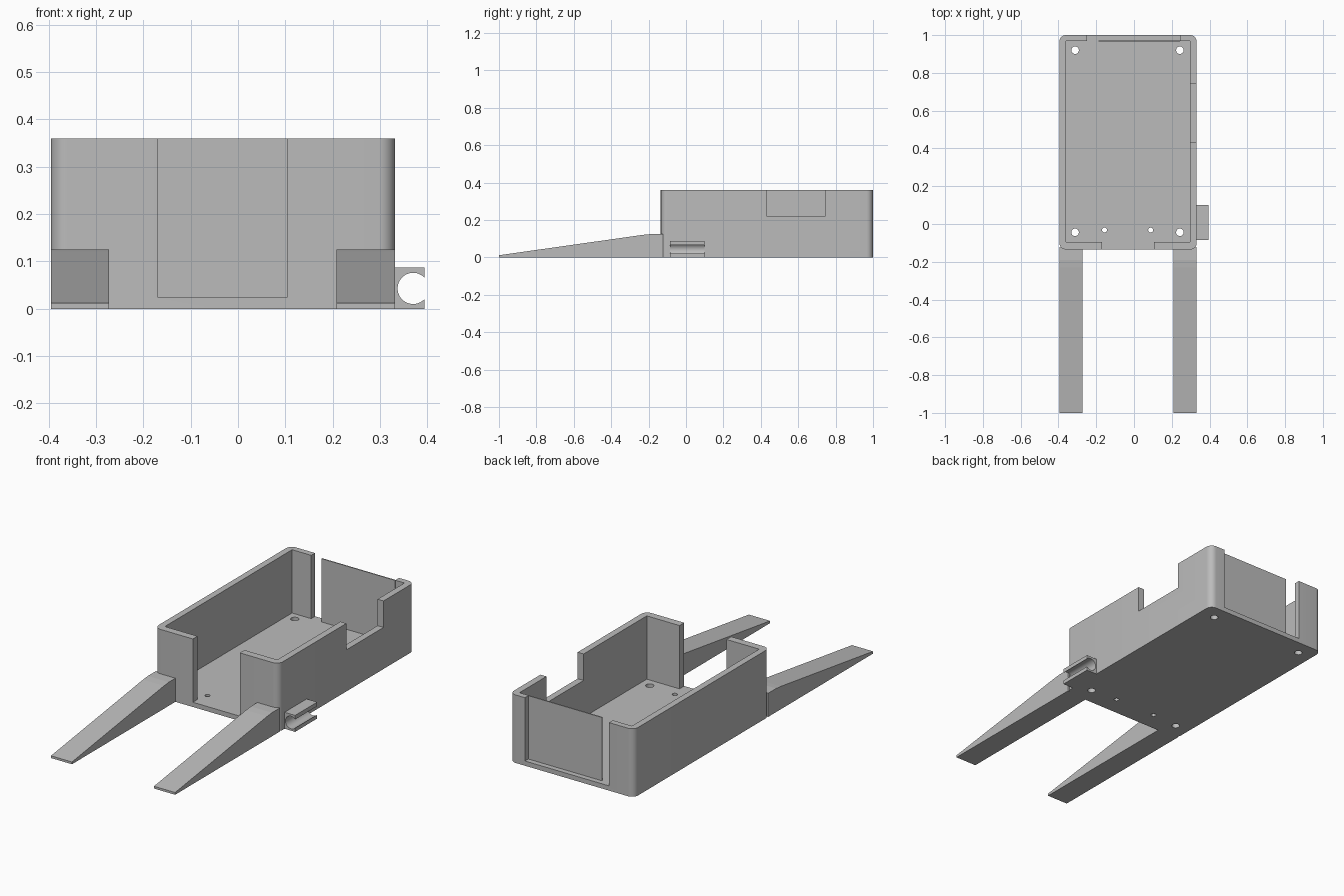
import bpy, bmesh, math

cube = bpy.data.objects.get("Cube")
if cube:
    bpy.data.objects.remove(cube, do_unlink=True)

grey = bpy.data.materials.new("plain grey")
grey.use_nodes = True
COLOUR = (0.5, 0.5, 0.5, 1)
grey.diffuse_color = COLOUR
grey.node_tree.nodes["Principled BSDF"].inputs["Base Color"].default_value = COLOUR


def prism(name, profile, axis, start, end):
    """Extrude a 2D profile along the x, y or z axis."""
    place = {"x": lambda a, b, d: (d, a, b),
             "y": lambda a, b, d: (a, d, b),
             "z": lambda a, b, d: (a, b, d)}[axis]
    bm = bmesh.new()
    face = bm.faces.new([bm.verts.new(place(a, b, start)) for a, b in profile])
    new = bmesh.ops.extrude_face_region(bm, geom=[face])["geom"]
    shift = place(0, 0, end - start)
    bmesh.ops.translate(bm, vec=shift, verts=[v for v in new if isinstance(v, bmesh.types.BMVert)])
    bmesh.ops.recalc_face_normals(bm, faces=bm.faces)
    mesh = bpy.data.meshes.new(name)
    bm.to_mesh(mesh)
    bm.free()
    mesh.materials.append(grey)
    obj = bpy.data.objects.new(name, mesh)
    bpy.context.collection.objects.link(obj)
    return obj


def box(name, x0, x1, y0, y1, z0, z1):
    return prism(name, [(x0, y0), (x1, y0), (x1, y1), (x0, y1)], "z", z0, z1)


def arc(cx, cy, r, a0, a1, steps):
    angles = [math.radians(a0 + (a1 - a0) * i / steps) for i in range(steps + 1)]
    return [(cx + r * math.cos(a), cy + r * math.sin(a)) for a in angles]


def activate(obj):
    bpy.ops.object.select_all(action="DESELECT")
    obj.select_set(True)
    bpy.context.view_layer.objects.active = obj


def smooth(obj):
    activate(obj)
    bpy.ops.object.shade_smooth_by_angle(angle=math.radians(30))


def cut(obj, cutter):
    cutter.hide_render = True
    mod = obj.modifiers.new("cut", "BOOLEAN")
    mod.operation = "DIFFERENCE"
    mod.solver = "EXACT"
    mod.object = cutter
    activate(obj)
    bpy.ops.object.modifier_apply(modifier=mod.name)
    bpy.data.objects.remove(cutter, do_unlink=True)


# Tray body with rounded upright corners
L, R, F, B, TOP, FLOOR, RAD = -0.395, 0.332, -0.135, 1.0, 0.36, 0.025, 0.035
outline = []
for cx, cy, a in ((R - RAD, B - RAD, 0), (L + RAD, B - RAD, 90),
                  (L + RAD, F + RAD, 180), (R - RAD, F + RAD, 270)):
    outline += arc(cx, cy, RAD, a, a + 90, 8)
tray = prism("tray_body", outline, "z", 0, TOP)

# Cavity, then the front, back and side wall openings
cut(tray, box("cavity", -0.361, 0.297, -0.096, 0.968, FLOOR, 0.5))
cut(tray, box("front_opening", -0.17, 0.105, -0.3, 0, FLOOR, 0.5))
cut(tray, box("back_opening", -0.249, 0.243, 0.9, 1.1, FLOOR, 0.5))
cut(tray, box("side_opening", 0.25, 0.4, 0.432, 0.743, 0.22, 0.5))

# Screw holes through the floor
holes = [(x, y, 0.02) for x in (-0.312, 0.243) for y in (-0.044, 0.92)]
holes += [(x, -0.032, 0.013) for x in (-0.156, 0.088)]
for x, y, r in holes:
    cut(tray, prism("hole", arc(x, y, r, 0, 345, 23), "z", -0.1, 0.1))
smooth(tray)

# Thin panel standing in the back opening
box("back_panel", -0.188, 0.243, 0.966, 0.972, FLOOR - 0.003, TOP)

# Two wedge-shaped fork arms
wedge = [(-1, 0), (-0.123, 0), (-0.123, 0.125), (-0.19, 0.125), (-0.23, 0.121), (-1, 0.012)]
for name, x0, x1 in (("right_fork", L, -0.272), ("left_fork", 0.208, R)):
    prism(name, wedge, "x", x0, x1)

# Open clip on the side of the tray
EDGE, CX, CZ, CR = 0.394, 0.370, 0.043, 0.033
half = math.degrees(math.acos((EDGE - CX) / CR))
clip = [(EDGE, 0), *arc(CX, CZ, CR, -half, half - 360, 28),
        (EDGE, 0.087), (R - 0.005, 0.087), (R - 0.005, 0)]
smooth(prism("side_clip", clip, "y", -0.085, 0.1))
